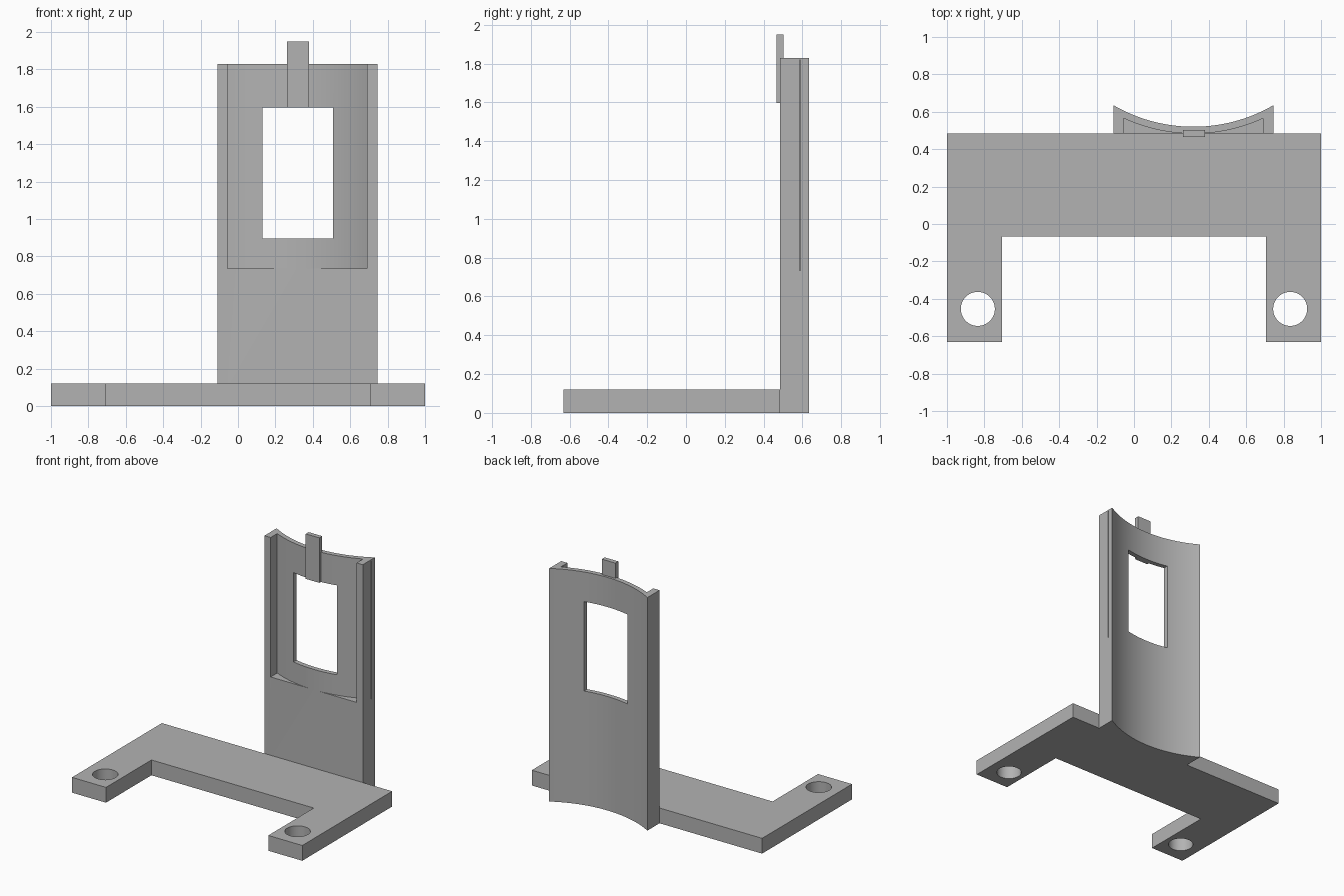
import bpy, bmesh, math

old = bpy.data.objects.get("Cube")
if old:
    bpy.data.objects.remove(old)

grey = bpy.data.materials.new("plain_grey")
grey.use_nodes = True
colour = (0.45, 0.45, 0.45, 1)
grey.diffuse_color = colour
grey.node_tree.nodes["Principled BSDF"].inputs["Base Color"].default_value = colour

MID = 0.318          # centre line of the upright panel
ARC_Y = 1.372        # shared centre of the curved faces
FRONT = 0.484        # plane where base and panel meet
TOP = 1.83
LEDGE = 0.735


def prism(name, outline, low, high):
    """Extrude a plan outline from low to high."""
    bm = bmesh.new()
    face = bm.faces.new([bm.verts.new((x, y, low)) for x, y in outline])
    new = bmesh.ops.extrude_face_region(bm, geom=[face])["geom"]
    bmesh.ops.translate(bm, vec=(0, 0, high - low),
                        verts=[v for v in new if isinstance(v, bmesh.types.BMVert)])
    bmesh.ops.recalc_face_normals(bm, faces=bm.faces)
    mesh = bpy.data.meshes.new(name)
    bm.to_mesh(mesh)
    bm.free()
    mesh.materials.append(grey)
    obj = bpy.data.objects.new(name, mesh)
    bpy.context.collection.objects.link(obj)
    return obj


def box(name, x0, x1, y0, y1, low, high):
    return prism(name, [(x0, y0), (x1, y0), (x1, y1), (x0, y1)], low, high)


def arc(half, radius, steps=40):
    """Plan points of a curve bulging forward, from right to left."""
    xs = [half - 2 * half * i / steps for i in range(steps + 1)]
    return [(MID + x, ARC_Y - math.sqrt(radius ** 2 - x * x)) for x in xs]


def activate(obj):
    bpy.ops.object.select_all(action="DESELECT")
    obj.select_set(True)
    bpy.context.view_layer.objects.active = obj


def cut(obj, cutter):
    activate(obj)
    mod = obj.modifiers.new("cut", "BOOLEAN")
    mod.operation = "DIFFERENCE"
    mod.solver = "EXACT"
    mod.object = cutter
    bpy.ops.object.modifier_apply(modifier=mod.name)
    bpy.data.objects.remove(cutter)


def smooth(obj):
    activate(obj)
    bpy.ops.object.shade_smooth_by_angle(angle=math.radians(25))


# U-shaped base with a round hole in each foot
base = prism("base", [(-1, -0.631), (-0.705, -0.631), (-0.705, -0.067), (0.705, -0.067),
                      (0.705, -0.631), (1, -0.631), (1, FRONT), (-1, FRONT)], 0, 0.12)
for side in (-1, 1):
    ring = [(side * 0.835 + 0.091 * math.cos(a), -0.454 + 0.091 * math.sin(a))
            for a in (math.tau * i / 48 for i in range(48))]
    cut(base, prism("hole_cutter", ring, -0.1, 0.3))
smooth(base)

# Upright panel: flat front, curved back
half = 0.427
panel = prism("upright_panel",
              [(MID - half, FRONT), (MID + half, FRONT)] + arc(half, 0.852), 0, TOP)

# Curved front pocket that leaves a ledge and two side rails
half_pocket = 0.373
cut(panel, prism("pocket_cutter",
                 [(MID - half_pocket, 0.3), (MID + half_pocket, 0.3)]
                 + arc(half_pocket, 0.889), LEDGE, TOP + 0.1))

# Window opening and the fine groove along one edge
cut(panel, box("window_cutter", 0.13, 0.507, 0.3, 0.8, 0.895, 1.597))
cut(panel, box("groove_cutter", MID + half - 0.008, 0.8, 0.585, 0.591, LEDGE, TOP - 0.01))
smooth(panel)

# Small tab above the window
box("top_tab", 0.262, 0.38, 0.466, 0.502, 1.597, 1.95)
